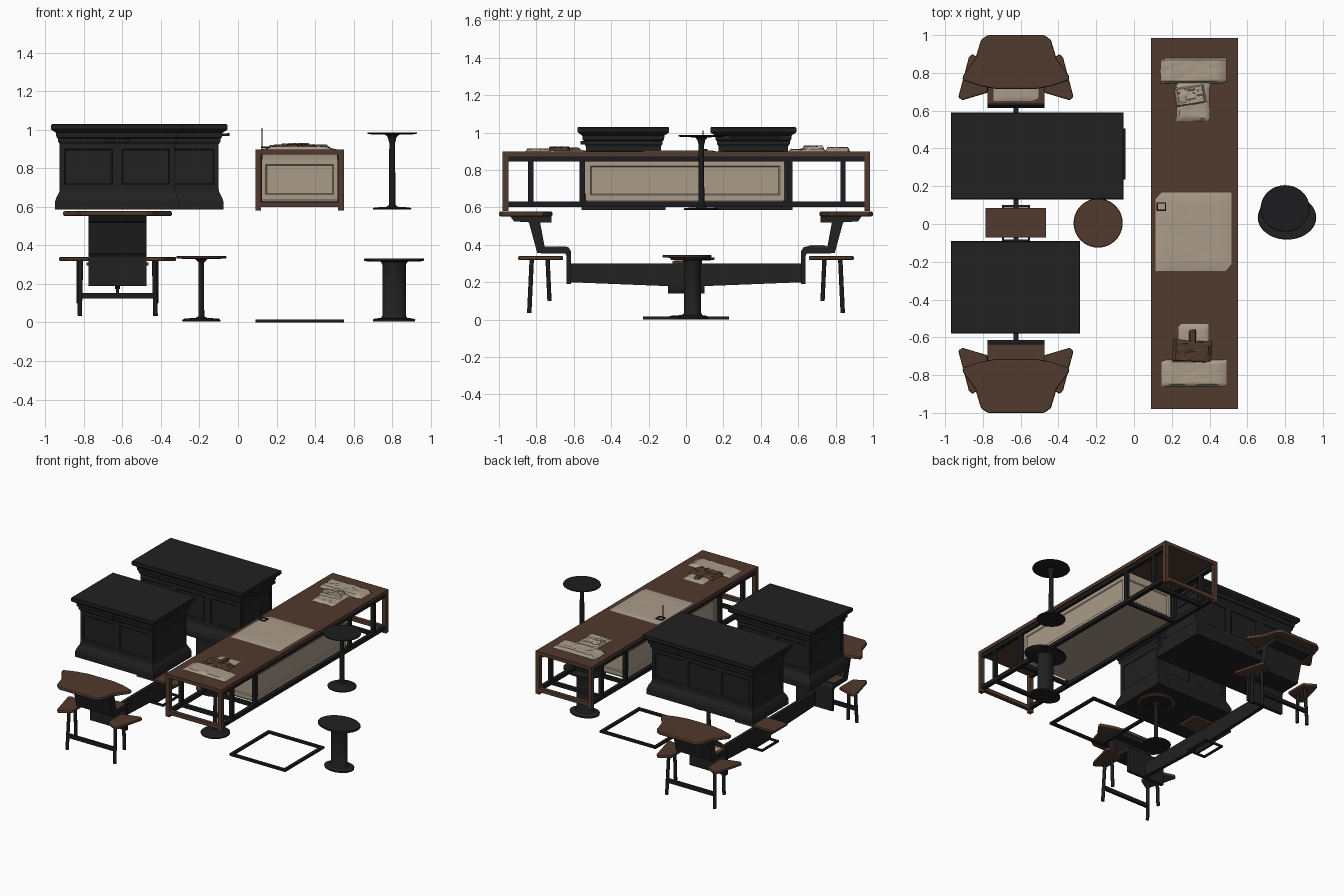
import bpy, bmesh, math, random
from mathutils import Vector

if "Cube" in bpy.data.objects:
    bpy.data.objects.remove(bpy.data.objects["Cube"])
random.seed(4)


def mat(name, c):
    m = bpy.data.materials.new(name)
    m.diffuse_color = (*c, 1)
    m.use_nodes = True
    m.node_tree.nodes["Principled BSDF"].inputs["Base Color"].default_value = m.diffuse_color
    return m


BLACK = mat("black paint", (0.015, 0.015, 0.016))
METAL = mat("black metal", (0.012, 0.012, 0.013))
BROWN = mat("brown wood", (0.083, 0.042, 0.026))
BEIGE = mat("beige cloth", (0.40, 0.33, 0.25))


def finish(name, bm, *mats, smooth=False):
    bmesh.ops.recalc_face_normals(bm, faces=bm.faces)
    me = bpy.data.meshes.new(name)
    bm.to_mesh(me)
    bm.free()
    for m in mats:
        me.materials.append(m)
    ob = bpy.data.objects.new(name, me)
    bpy.context.collection.objects.link(ob)
    if smooth:
        bpy.ops.object.select_all(action='DESELECT')
        ob.select_set(True)
        bpy.context.view_layer.objects.active = ob
        bpy.ops.object.shade_smooth_by_angle(angle=math.radians(40))
    return ob


def loft(name, rings, m, smooth=False):
    bm = bmesh.new()
    vs = [[bm.verts.new(p) for p in r] for r in rings]
    n = len(vs[0])
    for a, b in zip(vs, vs[1:]):
        for i in range(n):
            j = (i + 1) % n
            bm.faces.new((a[i], a[j], b[j], b[i]))
    bm.faces.new(vs[0][::-1])
    bm.faces.new(vs[-1])
    return finish(name, bm, m, smooth=smooth)


def box(name, x0, x1, y0, y1, z0, z1, m):
    r = [(x0, y0), (x1, y0), (x1, y1), (x0, y1)]
    return loft(name, [[(*p, z) for p in r] for z in (z0, z1)], m)


def prism(name, pts, z0, z1, m, bevel=0.004):
    ob = loft(name, [[(x, y, z) for x, y in pts] for z in (z0, z1)], m)
    b = ob.modifiers.new("edge", 'BEVEL')
    b.width, b.segments, b.limit_method = bevel, 2, 'ANGLE'
    return ob


def lathe(name, cx, cy, prof, m, sy=1.0, n=40):
    rings = [[(cx + r * math.cos(t * math.tau / n), cy + sy * r * math.sin(t * math.tau / n), z)
              for t in range(n)] for r, z in prof]
    return loft(name, rings, m, smooth=True)


def rod(name, a, b, r, m, n=10):
    a, b = Vector(a), Vector(b)
    q = (b - a).to_track_quat('Z', 'Y')
    ring = [q @ Vector((r * math.cos(t * math.tau / n), r * math.sin(t * math.tau / n), 0)) for t in range(n)]
    return loft(name, [[p + c for p in ring] for c in (a, b)], m, smooth=True)


def frame(name, x0, x1, y0, y1, z0, z1, w, m):
    # flat rectangular ring of four bars
    box(name + "_front", x0, x1, y0, y0 + w, z0, z1, m)
    box(name + "_back", x0, x1, y1 - w, y1, z0, z1, m)
    box(name + "_left", x0, x0 + w, y0 + w, y1 - w, z0, z1, m)
    box(name + "_right", x1 - w, x1, y0 + w, y1 - w, z0, z1, m)


def panelled(name, x0, x1, y0, y1, prof, lo, hi, m, splits=1):
    # moulded case from rectangle rings, with recessed panels on the body sides
    bm = bmesh.new()
    rings = []
    for d, z in prof:
        a, b, c, e = x0 + d, x1 - d, y0 + d, y1 - d
        xs = [a + (b - a) * i / splits for i in range(splits + 1)]
        rings.append([bm.verts.new((x, c, z)) for x in xs] + [bm.verts.new((x, e, z)) for x in xs[::-1]])
    n = len(rings[0])
    body = []
    for (a, b, pa, pb) in zip(rings, rings[1:], prof, prof[1:]):
        for i in range(n):
            j = (i + 1) % n
            f = bm.faces.new((a[i], a[j], b[j], b[i]))
            if lo <= pa[1] and pb[1] <= hi:
                body.append(f)
    bm.faces.new(rings[0][::-1])
    bm.faces.new(rings[-1])
    bmesh.ops.recalc_face_normals(bm, faces=bm.faces)
    bmesh.ops.inset_individual(bm, faces=body, thickness=0.035, depth=0)
    bmesh.ops.inset_individual(bm, faces=body, thickness=0.008, depth=-0.006)
    return finish(name, bm, m)


# two black cabinets with plinth and cornice
CASE = [(0.02, 0.585), (0.02, 0.625), (0.028, 0.65), (0.042, 0.675), (0.045, 0.69), (0.045, 0.925),
        (0.035, 0.94), (0.035, 0.955), (0.028, 0.96), (0.025, 0.985), (0.008, 0.995), (0, 1.003),
        (0, 1.025), (0.004, 1.029)]
panelled("large_cabinet", -0.97, -0.055, 0.13, 0.59, CASE, 0.68, 0.93, BLACK, 3)
panelled("small_cabinet", -0.97, -0.285, -0.58, -0.09, CASE, 0.68, 0.93, BLACK, 2)
for x in (-0.665, -0.59):
    box("cabinet_pull", x - 0.025, x + 0.025, -0.565, -0.545, 0.935, 0.955, METAL)
box("side_handle", -0.057, -0.045, 0.235, 0.505, 0.968, 0.982, METAL)
for y in (0.25, 0.49):
    box("handle_mount", -0.085, -0.05, y - 0.008, y + 0.008, 0.968, 0.98, METAL)

# long table: brown top and end frames, black rails
box("table_top", 0.09, 0.55, -0.98, 0.985, 0.872, 0.898, BROWN)
for s, y in (("front", -0.965), ("back", 0.97)):
    for x in (0.105, 0.535):
        box(s + "_post", x - 0.015, x + 0.015, y - 0.015, y + 0.015, 0.58, 0.873, BROWN)
    box(s + "_crossbar", 0.12, 0.52, y - 0.014, y + 0.014, 0.598, 0.626, BROWN)
for x in (0.112, 0.528):
    box("lower_rail", x - 0.014, x + 0.014, -0.95, 0.955, 0.602, 0.63, METAL)
    box("upper_rail", x - 0.014, x + 0.014, -0.95, 0.955, 0.845, 0.872, METAL)
    for y in (-0.83, -0.555, 0.555, 0.84):
        box("inner_post", x - 0.013, x + 0.013, y - 0.014, y + 0.014, 0.63, 0.846, METAL)
for y in (-0.83, -0.555, 0.555, 0.84):
    box("inner_crossbar", 0.125, 0.515, y - 0.013, y + 0.013, 0.604, 0.628, METAL)
panelled("storage_tub", 0.115, 0.525, -0.54, 0.53,
         [(0.012, 0.625), (0.004, 0.64), (0.004, 0.845), (0, 0.872)], 0.63, 0.85, BEIGE)


def cloth(name, x0, x1, y0, y1, z, h, m, wob, n=12, rot=0):
    # rumpled folded sheet
    bm = bmesh.new()
    bmesh.ops.create_grid(bm, x_segments=n, y_segments=n, size=0.5)
    c, s = math.cos(rot), math.sin(rot)
    for v in bm.verts:
        edge = max(abs(v.co.x), abs(v.co.y)) > 0.49
        u, w = v.co.x * (x1 - x0), v.co.y * (y1 - y0)
        v.co = ((x0 + x1) / 2 + u * c - w * s, (y0 + y1) / 2 + u * s + w * c,
                z if edge else z + h + random.uniform(-wob, wob))
    finish(name, bm, m, smooth=True)


cloth("middle_cloth", 0.115, 0.515, -0.25, 0.168, 0.898, 0.006, BEIGE, 0.001)
cloth("back_pillow", 0.14, 0.49, 0.745, 0.878, 0.898, 0.022, BEIGE, 0.003)
cloth("back_towel", 0.225, 0.40, 0.545, 0.75, 0.898, 0.012, BEIGE, 0.004)
cloth("back_towel_fold", 0.22, 0.38, 0.63, 0.73, 0.906, 0.02, BEIGE, 0.006, rot=0.15)
cloth("front_pillow", 0.145, 0.49, -0.86, -0.72, 0.898, 0.015, BEIGE, 0.002)
cloth("front_towel", 0.235, 0.395, -0.71, -0.53, 0.898, 0.008, BEIGE, 0.002)
cloth("brown_bag", 0.205, 0.41, -0.735, -0.615, 0.902, 0.018, BROWN, 0.006, rot=-0.06)
cloth("brown_bag_flap", 0.29, 0.33, -0.65, -0.555, 0.902, 0.016, BROWN, 0.003, n=6)

# thin tap on the middle cloth
rod("tap_stem", (0.125, 0.09, 0.898), (0.125, 0.09, 1.01), 0.003, METAL)
frame("tap_plate", 0.12, 0.17, 0.07, 0.115, 0.905, 0.912, 0.006, METAL)

# pedestal tables
lathe("tall_pedestal", 0.80, 0.082, [(0.098, 0.585), (0.1, 0.592), (0.09, 0.597), (0.03, 0.6), (0.017, 0.61),
      (0.015, 0.93), (0.022, 0.96), (0.035, 0.974), (0.12, 0.977), (0.13, 0.981), (0.128, 0.987)], METAL, 0.95)
lathe("wide_pedestal", 0.81, 0.035, [(0.108, 0.004), (0.11, 0.015), (0.1, 0.02), (0.068, 0.024), (0.061, 0.035),
      (0.061, 0.3), (0.068, 0.315), (0.15, 0.318), (0.155, 0.322), (0.155, 0.33), (0.152, 0.333)], BLACK, 0.76)
lathe("round_table_base", -0.19, 0.005, [(0.098, 0.004), (0.1, 0.012), (0.09, 0.02), (0.03, 0.024), (0.015, 0.032),
      (0.014, 0.31), (0.03, 0.328), (0.11, 0.331)], METAL)
lathe("round_table_top", -0.19, 0.005, [(0.125, 0.331), (0.13, 0.335), (0.13, 0.342), (0.127, 0.345)], BROWN)

# loose floor frame
frame("floor_frame", 0.09, 0.55, -0.23, 0.23, 0, 0.016, 0.022, METAL)

# double bench: thin spine board with a small seat in the middle
CX = -0.625
side = [(-0.63, 0.2), (0, 0.175), (0.63, 0.2), (0.63, 0.3), (-0.63, 0.3)]
loft("bench_spine", [[(x, y, z) for y, z in side] for x in (CX - 0.013, CX + 0.013)], BLACK)
box("middle_seat", CX - 0.16, CX + 0.16, -0.072, 0.085, 0.296, 0.312, BROWN)
frame("hanging_ring", CX - 0.075, CX + 0.075, -0.095, 0.1, 0.14, 0.154, 0.012, METAL)
box("ring_hanger", CX - 0.008, CX + 0.008, -0.095, 0.1, 0.143, 0.185, METAL)

TOP = [(0.15, 1.0), (0.185, 0.975), (0.215, 0.875), (0.28, 0.785), (0.283, 0.762), (0.19, 0.73), (0.1, 0.714)]
WING = [(0.15, 0.695), (0.285, 0.655), (0.305, 0.672), (0.25, 0.88), (0.232, 0.9), (0.15, 0.85)]
ARM = [(0.615, 0.19), (0.615, 0.365), (0.63, 0.388), (0.755, 0.385), (0.78, 0.52), (0.72, 0.52), (0.72, 0.553),
       (0.94, 0.553), (0.92, 0.525), (0.84, 0.52), (0.795, 0.355), (0.645, 0.352), (0.638, 0.34), (0.638, 0.19)]
for s, end in ((-1, "front"), (1, "back")):
    # bent arm from the spine up to the seat, with a brown step
    loft(end + "_arm", [[(x, s * y, z) for y, z in ARM] for x in (CX - 0.15, CX + 0.15)], BLACK)
    box(end + "_step", CX - 0.149, CX + 0.149, s * 0.64, s * 0.756, 0.384, 0.392, BROWN)
    if s > 0:
        cloth("step_cloth", CX - 0.12, CX + 0.12, 0.65, 0.75, 0.392, 0.006, BEIGE, 0.001, n=6)
    pts = [(CX + x, s * y) for x, y in TOP] + [(CX - x, s * y) for x, y in TOP[::-1]]
    prism(end + "_seat", pts, 0.552, 0.578, BROWN, 0.008)
    for k in (-1, 1):
        # side wings on slim legs
        prism(end + "_wing", [(CX + k * x, s * y) for x, y in WING], 0.318, 0.34, BROWN, 0.007)
        rod(end + "_outer_leg", (CX + k * 0.19, s * 0.825, 0.32), (CX + k * 0.197, s * 0.838, 0.035), 0.012, METAL)
        rod(end + "_inner_leg", (CX + k * 0.20, s * 0.74, 0.32), (CX + k * 0.20, s * 0.73, 0.10), 0.012, METAL)
    box(end + "_leg_bar", CX - 0.195, CX + 0.195, s * 0.825, s * 0.843, 0.125, 0.153, METAL)
